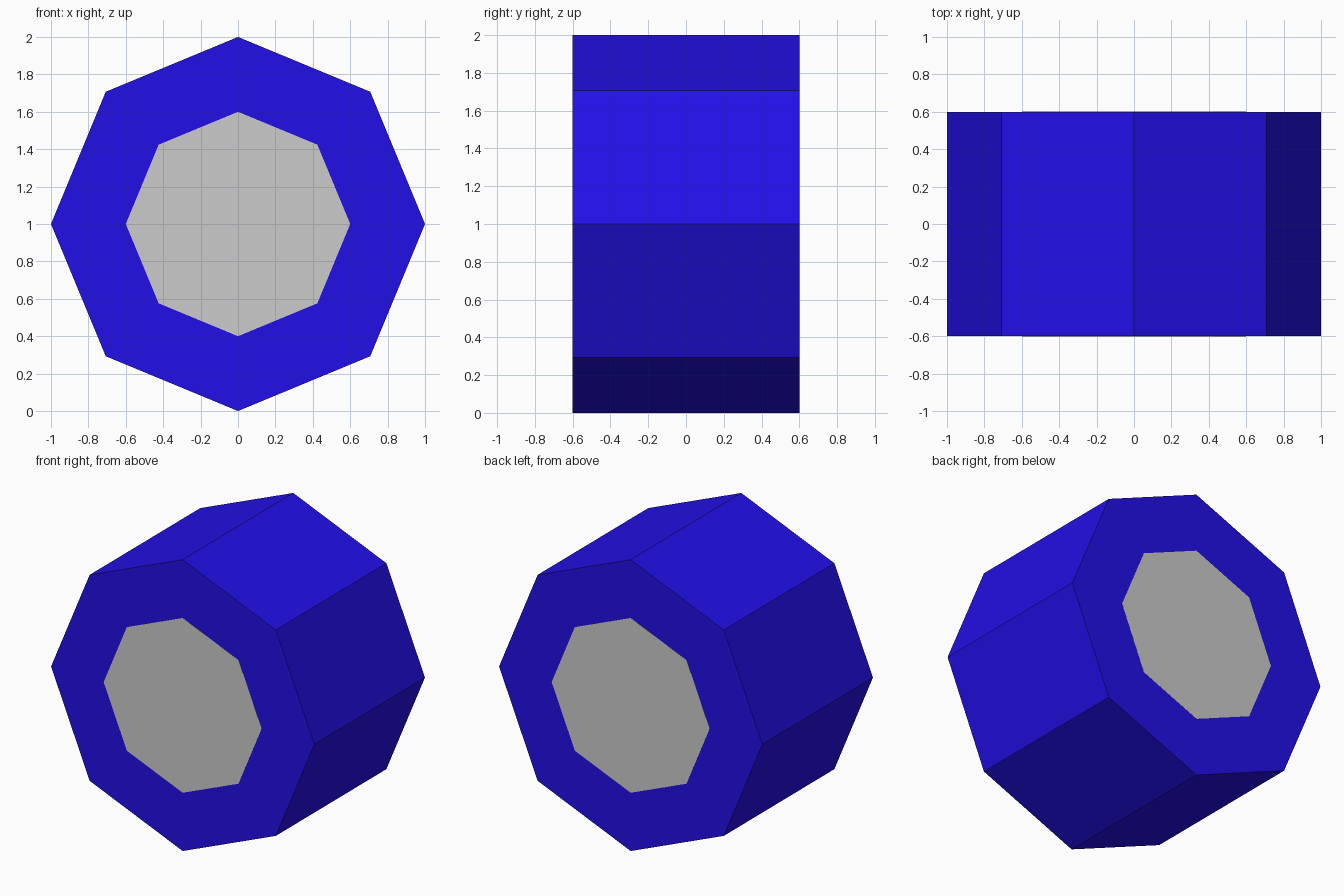
import bpy
import math

if "Cube" in bpy.data.objects:
    bpy.data.objects.remove(bpy.data.objects["Cube"])


def octagon_drum(name, radius, width):
    """Eight-sided drum lying along y, with a corner pointing up."""
    bpy.ops.mesh.primitive_cylinder_add(
        vertices=8, radius=radius, depth=width,
        location=(0, 0, 1), rotation=(math.pi / 2, 0, 0))
    drum = bpy.context.object
    drum.name = name
    bpy.ops.object.transform_apply(location=False, rotation=True, scale=True)
    return drum


# Blue tyre
tyre = octagon_drum("tyre", 1.0, 1.2)
blue = bpy.data.materials.new("tyre_blue")
blue.diffuse_color = (0.016, 0.005, 0.8, 1)
blue.use_nodes = True
blue.node_tree.nodes["Principled BSDF"].inputs["Base Color"].default_value = blue.diffuse_color
tyre.data.materials.append(blue)

# Grey hub, practically flush with both tyre faces
octagon_drum("hub", 0.6, 1.201)
